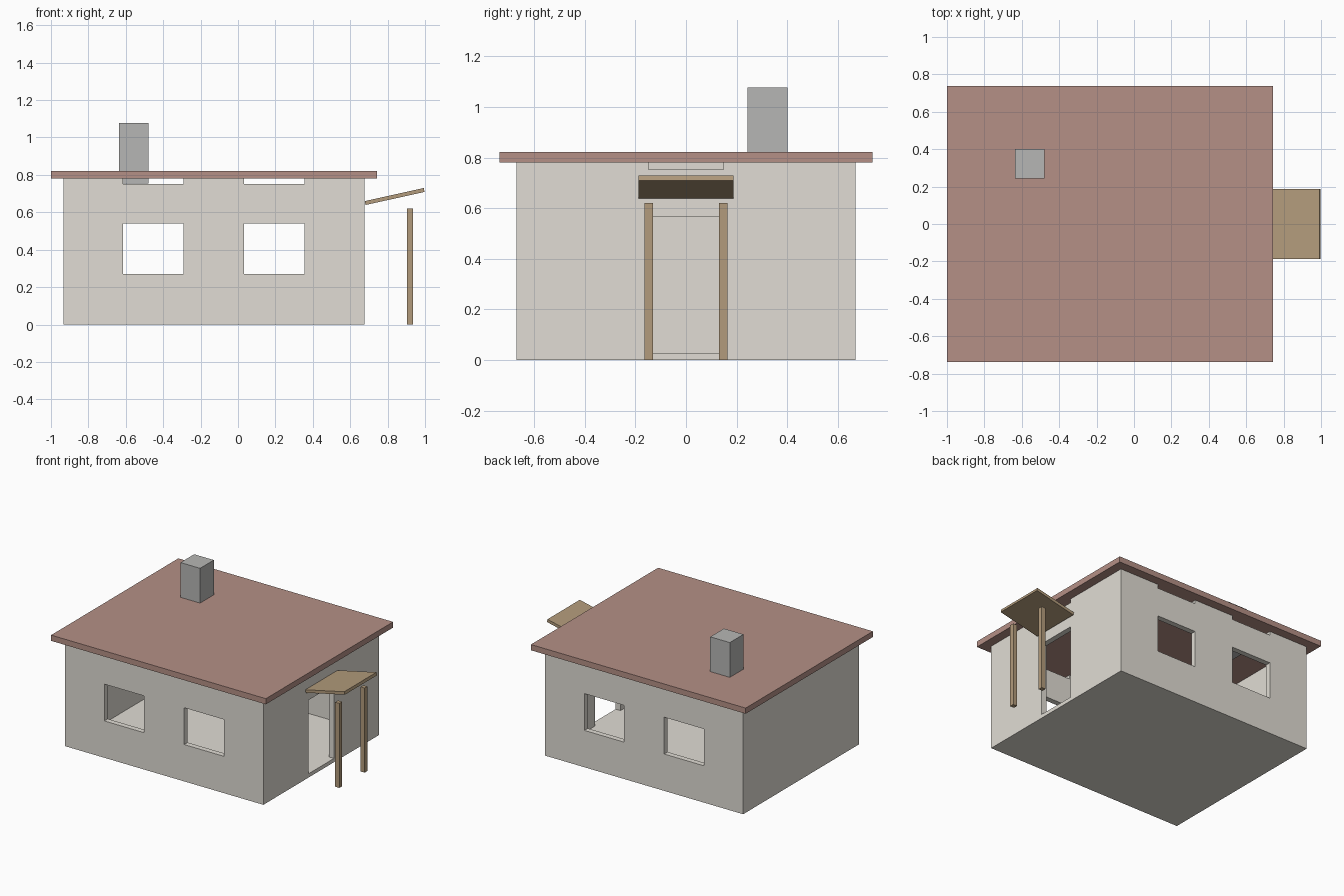
import bpy
from math import radians

if "Cube" in bpy.data.objects:
    bpy.data.objects.remove(bpy.data.objects["Cube"])


def material(name, rgb):
    m = bpy.data.materials.new(name)
    m.diffuse_color = (*rgb, 1)
    m.use_nodes = True
    m.node_tree.nodes["Principled BSDF"].inputs["Base Color"].default_value = m.diffuse_color
    return m


plaster = material("plaster", (0.75, 0.72, 0.66))
tile = material("roof_tile", (0.46, 0.28, 0.24))
wood = material("wood", (0.45, 0.33, 0.20))
stone = material("stone", (0.47, 0.47, 0.46))


def box(name, x, y, z, mat=None):
    """Box from (min, max) ranges on each axis."""
    ranges = (x, y, z)
    bpy.ops.mesh.primitive_cube_add(size=1, location=[(a + b) / 2 for a, b in ranges])
    ob = bpy.context.object
    ob.name = name
    ob.scale = [b - a for a, b in ranges]
    bpy.ops.object.transform_apply(location=False, rotation=False, scale=True)
    if mat:
        ob.data.materials.append(mat)
    return ob


def cut(target, name, x, y, z):
    """Subtract a box from the target."""
    cutter = box(name, x, y, z)
    cutter.hide_render = True
    cutter.hide_set(True)
    mod = target.modifiers.new(name, 'BOOLEAN')
    mod.operation = 'DIFFERENCE'
    mod.solver = 'EXACT'
    mod.object = cutter


# Walls with floor: hollow shell, open at the top
X0, X1, Y, TOP, T, FLOOR = -0.933, 0.675, 0.67, 0.78, 0.04, 0.028
walls = box("walls_and_floor", (X0, X1), (-Y, Y), (0, TOP), plaster)
cut(walls, "room_cutter", (X0 + T, X1 - T), (-Y + T, Y - T), (FLOOR, 1))

# Windows through front and back, each with a slot above its lintel
for i, x in enumerate([(-0.615, -0.292), (0.032, 0.355)], 1):
    cut(walls, f"window_cutter_{i}", x, (-0.8, 0.8), (0.27, 0.54))
    cut(walls, f"window_slot_cutter_{i}", x, (-0.8, 0.8), (0.752, 0.9))

# Door in the right wall, with the same slot above
cut(walls, "door_cutter", (0.5, 0.8), (-0.148, 0.148), (FLOOR, 0.568))
cut(walls, "door_slot_cutter", (0.5, 0.8), (-0.148, 0.148), (0.752, 0.9))

# Roof slab and chimney
box("roof", (-1.0, 0.742), (-0.737, 0.737), (TOP, 0.822), tile)
box("chimney", (-0.637, -0.478), (0.243, 0.402), (0.753, 1.077), stone)

# Tilted porch canopy and its two posts
canopy = box("porch_canopy", (0.676, 0.999), (-0.187, 0.187), (0.6738, 0.6952), wood)
canopy.rotation_euler.y = radians(-12.5)
for side, name in ((-1, "front"), (1, "back")):
    c = side * 0.147
    box(f"porch_post_{name}", (0.903, 0.936), (c - 0.016, c + 0.016), (0, 0.62), wood)
